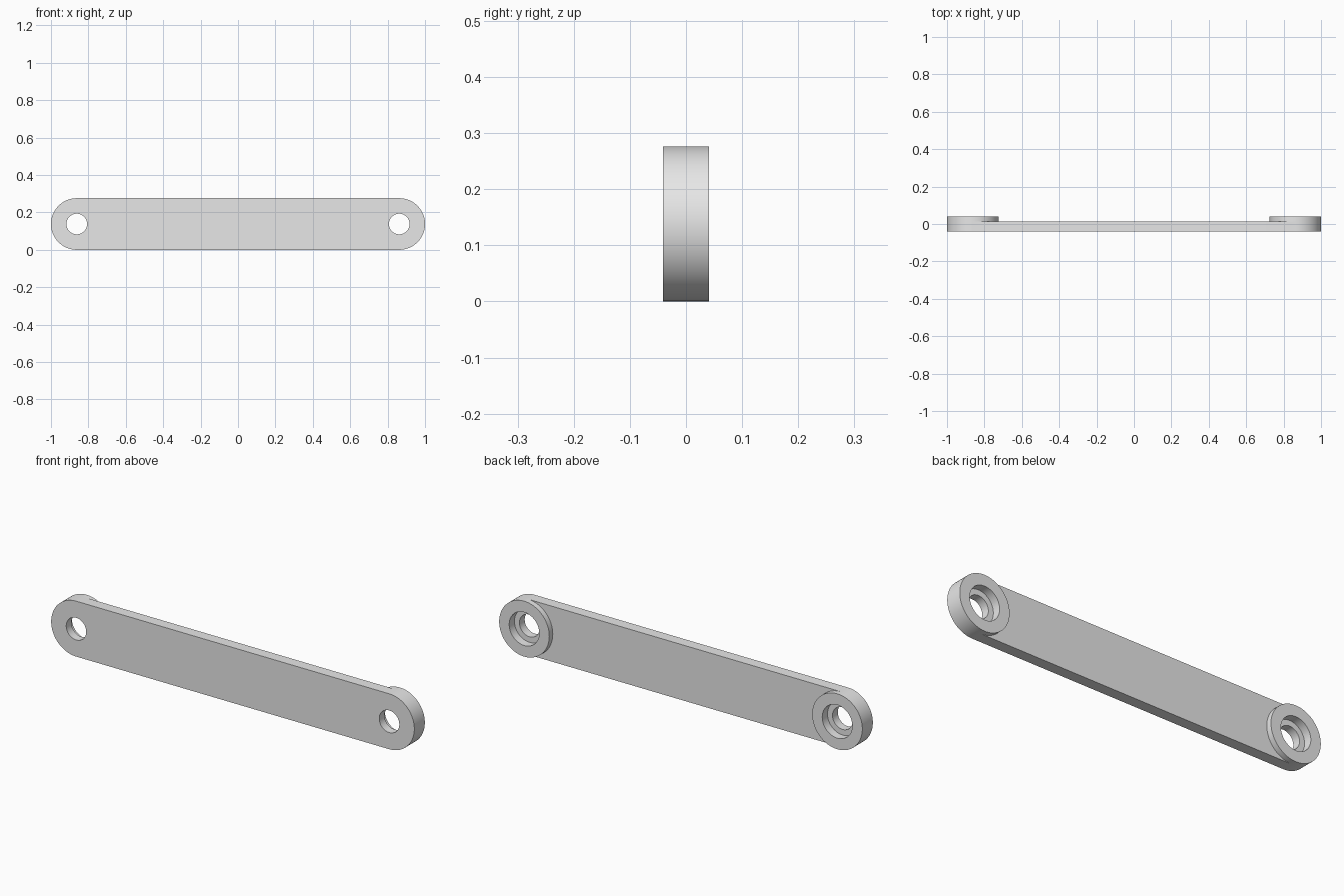
import bpy, bmesh
from math import pi, sin, cos

if "Cube" in bpy.data.objects:
    bpy.data.objects.remove(bpy.data.objects["Cube"])

UNIT = 2 / 145            # one design unit
R = 10 * UNIT             # end radius, half of the bar height
CX = 1 - R                # pivot distance from the middle
FRONT, BACK = -3 * UNIT, 3 * UNIT
PLATE_BACK = 1 * UNIT
HOLE, BORE = 4 * UNIT, 6 * UNIT
SEG = 96

grey = bpy.data.materials.new("plain_grey")
grey.use_nodes = True
colour = (0.8, 0.8, 0.8, 1)
grey.diffuse_color = colour
grey.node_tree.nodes["Principled BSDF"].inputs["Base Color"].default_value = colour


def make_object(name, bm):
    bmesh.ops.recalc_face_normals(bm, faces=bm.faces)
    mesh = bpy.data.meshes.new(name)
    bm.to_mesh(mesh)
    bm.free()
    mesh.materials.append(grey)
    obj = bpy.data.objects.new(name, mesh)
    bpy.context.collection.objects.link(obj)
    return obj


def lathe(name, profile, x):
    """Turn a (radius, y) profile around the pivot axis at x."""
    bm = bmesh.new()
    verts = [bm.verts.new((x + r, y, R)) for r, y in profile]
    edges = [bm.edges.new(pair) for pair in zip(verts, verts[1:])]
    bmesh.ops.spin(bm, geom=verts + edges, cent=(x, 0, R), axis=(0, 1, 0),
                   angle=2 * pi, steps=SEG)
    bmesh.ops.remove_doubles(bm, verts=bm.verts, dist=1e-5)
    return make_object(name, bm)


def smooth(obj):
    bpy.ops.object.select_all(action='DESELECT')
    obj.select_set(True)
    bpy.context.view_layer.objects.active = obj
    bpy.ops.object.shade_smooth_by_angle(angle=pi / 6)


# Round-ended bar
bm = bmesh.new()
outline = []
for side, start in ((1, -pi / 2), (-1, pi / 2)):
    for i in range(SEG // 2 + 1):
        a = start + 2 * pi * i / SEG
        outline.append(bm.verts.new((side * CX + R * cos(a), FRONT, R + R * sin(a))))
face = bm.faces.new(outline)
extruded = bmesh.ops.extrude_face_region(bm, geom=[face])["geom"]
bmesh.ops.translate(bm, vec=(0, PLATE_BACK - FRONT, 0),
                    verts=[v for v in extruded if isinstance(v, bmesh.types.BMVert)])
bar = make_object("bar", bm)

# Stepped pivot holes and raised collars on the back
for side, x in (("left", CX), ("right", -CX)):
    cutter = lathe("hole_cutter", [(0, FRONT - 0.05), (HOLE, FRONT - 0.05), (HOLE, 0),
                                   (BORE, 0), (BORE, BACK), (0, BACK)], x)
    cut = bar.modifiers.new("pivot_hole", 'BOOLEAN')
    cut.operation = 'DIFFERENCE'
    cut.solver = 'EXACT'
    cut.object = cutter
    bpy.context.view_layer.objects.active = bar
    bpy.ops.object.modifier_apply(modifier=cut.name)
    bpy.data.objects.remove(cutter)
    collar = lathe(side + "_collar", [(R, PLATE_BACK), (R, BACK), (BORE, BACK),
                                      (BORE, PLATE_BACK), (R, PLATE_BACK)], x)
    smooth(collar)
smooth(bar)
